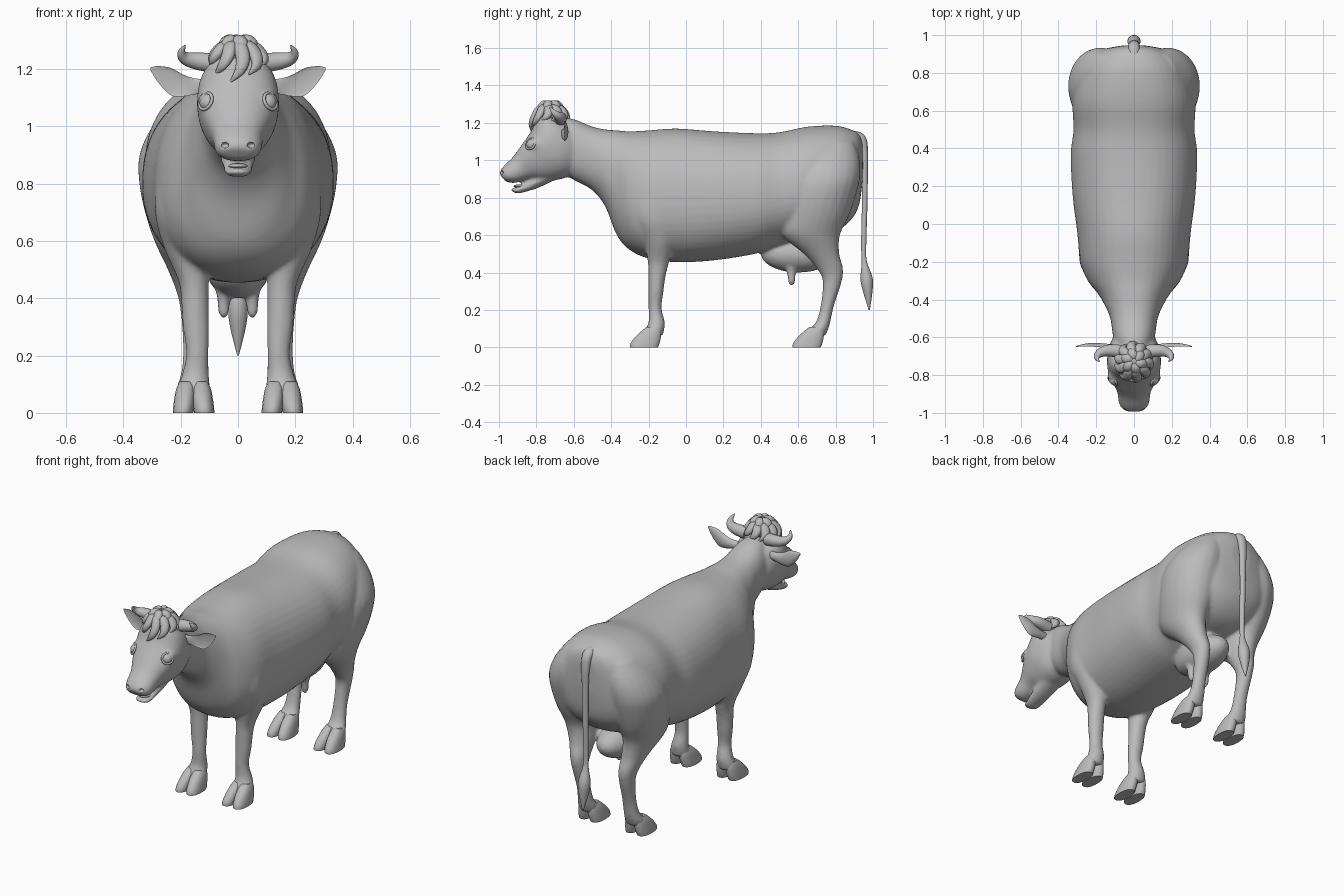
import bpy, bmesh, math
from mathutils import Vector, Matrix

X, Y, Z = Vector((1, 0, 0)), Vector((0, 1, 0)), Vector((0, 0, 1))
grey = bpy.data.materials.new("plain_grey")
grey.diffuse_color = (0.5, 0.5, 0.5, 1)


def smooth_rows(rows, k):
    """Catmull-Rom interpolation of whole station rows."""
    out = []
    for i in range(len(rows) - 1):
        a, b = rows[max(i - 1, 0)], rows[i]
        c, d = rows[i + 1], rows[min(i + 2, len(rows) - 1)]
        for j in range(k):
            t = j / k
            out.append([0.5 * (2 * q + (r - p) * t + (2 * p - 5 * q + 4 * r - s) * t * t
                               + (3 * q - p - 3 * r + s) * t ** 3)
                        for p, q, r, s in zip(a, b, c, d)])
    return out + [list(rows[-1])]


def loft(bm, rows, axis=None, ref=X, n=24, k=4, power=2.0, side=1):
    """Skin rings; a row is x, y, z, half width, upper radius, lower radius."""
    rows = smooth_rows(rows, k)
    pts = [Vector((r[0] * side, r[1], r[2])) for r in rows]
    rings = []
    for i, r in enumerate(rows):
        t = axis or (pts[min(i + 1, len(pts) - 1)] - pts[max(i - 1, 0)])
        t = t.normalized()
        u = (ref - t * ref.dot(t)).normalized()
        v = u.cross(t)
        ring = []
        for j in range(n):
            a = math.tau * (j + 0.5) / n
            c, s = math.cos(a), math.sin(a)
            cu = math.copysign(abs(c) ** (2 / power), c) * r[3]
            sv = abs(s) ** (2 / power) * (r[4] if s > 0 else -r[5])
            ring.append(bm.verts.new(pts[i] + u * cu + v * sv))
        rings.append(ring)
    for A, B in zip(rings, rings[1:]):
        for j in range(n):
            bm.faces.new((A[j], A[(j + 1) % n], B[(j + 1) % n], B[j]))
    bm.faces.new(rings[0])
    bm.faces.new(rings[-1])


def ball(bm, pos, radii):
    m = Matrix.Translation(pos) @ Matrix.Diagonal((*radii, 1))
    bmesh.ops.create_uvsphere(bm, u_segments=24, v_segments=16, radius=1, matrix=m)


def finish(name, bm):
    bmesh.ops.recalc_face_normals(bm, faces=bm.faces)
    me = bpy.data.meshes.new(name)
    bm.to_mesh(me)
    bm.free()
    me.materials.append(grey)
    ob = bpy.data.objects.new(name, me)
    bpy.context.collection.objects.link(ob)
    bpy.ops.object.select_all(action='DESELECT')
    bpy.context.view_layer.objects.active = ob
    ob.select_set(True)
    bpy.ops.object.shade_smooth_by_angle(angle=math.radians(50))
    return ob


def rnd(rows):
    """Round rows: repeat the last radius as the lower radius."""
    return [(*r, r[-1]) for r in rows]


body = bmesh.new()
# neck and torso: y, top, bottom, widest height, half width
torso = [(-.68, 1.23, .95, 1.09, .085), (-.60, 1.22, .895, 1.06, .11),
         (-.50, 1.18, .84, 1.02, .125), (-.43, 1.165, .75, .95, .155),
         (-.37, 1.16, .60, .88, .19), (-.30, 1.155, .52, .80, .245),
         (-.20, 1.16, .475, .78, .285), (-.05, 1.17, .455, .78, .30),
         (.15, 1.155, .465, .79, .325), (.37, 1.145, .50, .80, .335),
         (.50, 1.15, .54, .82, .32), (.65, 1.18, .58, .86, .325),
         (.80, 1.185, .62, .88, .29), (.88, 1.165, .68, .90, .24),
         (.925, 1.14, .76, .93, .16), (.945, 1.09, .90, 1.0, .06)]
loft(body, [(0, y, m, w, t - m, m - b) for y, t, b, m, w in torso],
     axis=Y, n=48, power=2.25)

# head, tapering forward and down to the muzzle
loft(body, [(0, -.62, 1.15, .10, .09, .10), (0, -.68, 1.13, .135, .16, .19),
            (0, -.75, 1.07, .142, .118, .20), (0, -.82, 1.01, .118, .093, .155),
            (0, -.88, .965, .09, .07, .09), (0, -.93, .93, .083, .06, .06),
            (0, -.96, .915, .073, .046, .047), (0, -.982, .908, .05, .026, .028)],
     axis=Vector((0, .77, .64)), n=40, power=2.2)
# lower jaw
loft(body, rnd([(0, -.72, .93, .07, .04), (0, -.80, .885, .06, .034),
                (0, -.87, .85, .05, .022), (0, -.91, .838, .044, .017),
                (0, -.935, .842, .025, .01)]), axis=Vector((0, .88, .47)))
# udder
ball(body, (0, .60, .50), (.11, .20, .10))

hind = [(.14, .78, 1.10, .08, .12), (.17, .76, 1.0, .13, .17),
        (.19, .74, .90, .155, .19), (.195, .715, .80, .15, .19),
        (.195, .69, .70, .13, .18), (.192, .668, .60, .10, .155),
        (.175, .725, .50, .07, .095), (.162, .77, .42, .052, .07),
        (.157, .782, .35, .043, .05), (.152, .755, .22, .040, .036),
        (.153, .735, .14, .046, .038), (.155, .712, .10, .056, .050),
        (.155, .685, .06, .06, .06)]
fore = [(.17, -.16, .95, .06, .08), (.19, -.17, .85, .09, .12),
        (.195, -.165, .70, .095, .125), (.18, -.145, .58, .08, .085),
        (.155, -.147, .46, .053, .058), (.15, -.155, .38, .048, .046),
        (.147, -.16, .30, .046, .040), (.142, -.165, .21, .039, .035),
        (.148, -.157, .14, .046, .043), (.153, -.165, .10, .055, .050),
        (.155, -.185, .06, .06, .06)]
for s in (-1, 1):
    loft(body, rnd(hind), axis=Z, side=s)
    loft(body, rnd(fore), axis=Z, side=s)
    # teat
    loft(body, rnd([(.05, .56, .46, .035, .035), (.05, .563, .40, .024, .024),
                    (.05, .565, .355, .020, .020), (.05, .565, .332, .012, .012)]),
         axis=Z, side=s)
    # brow bulge behind the eye
    ball(body, (s * .095, -.80, 1.085), (.045, .045, .042))
cow = finish("body", body)

# nostril cutter
cut = bmesh.new()
for s in (-1, 1):
    ball(cut, (s * .047, -.992, .935), (.015, .022, .011))
cutter = finish("nostril_cutter", cut)
cutter.hide_render = True
cutter.hide_set(True)

mod = cow.modifiers.new("blend_parts", 'REMESH')
mod.mode = 'VOXEL'
mod.voxel_size = .0095
mod.use_smooth_shade = True
# run the blending ahead of the angle shading
cow.modifiers.move(len(cow.modifiers) - 1, 0)
mod = cow.modifiers.new("soften", 'SMOOTH')
mod.factor, mod.iterations = .5, 8
mod = cow.modifiers.new("nostrils", 'BOOLEAN')
mod.operation, mod.object, mod.solver = 'DIFFERENCE', cutter, 'EXACT'

# cloven hooves: two toes per foot
hoof = [(-.225, 0, .036, .076), (-.220, .02, .037, .079), (-.203, .055, .036, .070),
        (-.186, .085, .033, .055), (-.172, .11, .024, .038)]
for name, dy in (("front_hoof", 0), ("hind_hoof", .87)):
    for s in (-1, 1):
        bm = bmesh.new()
        for toe in (-.037, .037):
            loft(bm, rnd([(.155 + toe * (1 - 3 * z), y + dy, z, rx, ry)
                          for y, z, rx, ry in hoof]), axis=Z, n=20, k=2,
                 power=2.3, side=s)
        finish(name, bm)

for s in (-1, 1):
    # cupped ear
    bm = bmesh.new()
    loft(bm, [(.10, -.66, 1.14, .024, .022, .015), (.15, -.655, 1.14, .028, .022, .004),
              (.19, -.652, 1.143, .038, .022, -.006), (.235, -.65, 1.157, .048, .020, -.008),
              (.28, -.65, 1.183, .028, .012, -.003), (.306, -.65, 1.202, .004, .004, .001)],
         axis=X, ref=Z, side=s)
    finish("ear", bm)
    # short curved horn
    bm = bmesh.new()
    loft(bm, rnd([(.07, -.675, 1.22, .036, .036), (.14, -.67, 1.228, .031, .031),
                  (.183, -.685, 1.238, .023, .023), (.197, -.708, 1.258, .014, .014),
                  (.185, -.728, 1.283, .003, .003)]), ref=Y, n=16, side=s)
    finish("horn", bm)
    # eyeball
    bm = bmesh.new()
    ball(bm, (s * .103, -.822, 1.083), (.031, .031, .031))
    finish("eye", bm)
    # eyelid rim
    facing = Vector((s * .68, -.62, .35)).normalized()
    bpy.ops.mesh.primitive_torus_add(
        major_radius=.030, minor_radius=.006, major_segments=28, minor_segments=8,
        location=Vector((s * .103, -.822, 1.083)) + facing * .014,
        rotation=facing.to_track_quat('Z', 'Y').to_euler())
    lid = bpy.context.object
    lid.name = "eyelid"
    lid.data.materials.append(grey)
    bpy.ops.object.shade_smooth()

# tongue
bm = bmesh.new()
ball(bm, (0, -.878, .862), (.034, .045, .010))
finish("tongue", bm)

# tail with tuft
bm = bmesh.new()
loft(bm, rnd([(0, .88, 1.13, .03, .03), (0, .935, 1.118, .03, .026),
              (0, .955, 1.05, .026, .019), (0, .957, .95, .020, .016),
              (0, .955, .75, .017, .015), (0, .95, .55, .015, .014),
              (0, .953, .46, .016, .014), (0, .965, .37, .034, .033),
              (0, .972, .30, .028, .026), (0, .98, .20, .003, .003)]), n=16)
finish("tail", bm)

# curly forelock: a cap and two rings of curled locks
bm = bmesh.new()
ball(bm, (0, -.722, 1.25), (.085, .075, .05))
finish("forelock_cap", bm)
bm = bmesh.new()
for count, reach, drop, top in ((10, .092, .070, 1.285), (6, .055, .028, 1.305)):
    for i in range(count):
        a = math.tau * i / count
        front = max(0, math.cos(a))
        length = reach * (1 + .12 * front)
        fall = drop * (1 + .75 * front ** 3)
        rows = []
        for f, h, turn, r in ((.2, 0, 0, .014), (.55, .04, .12, .024), (.85, .4, .2, .025),
                              (1.0, .75, .05, .018), (1.02, 1.05, -.25, .003)):
            b = a + turn
            rows.append((math.sin(b) * length * f, -.725 - math.cos(b) * length * f,
                         top - fall * h, r, r * .75))
        loft(bm, rnd(rows), ref=Vector((math.cos(a), math.sin(a), 0)), n=12, k=3)
finish("forelock", bm)
